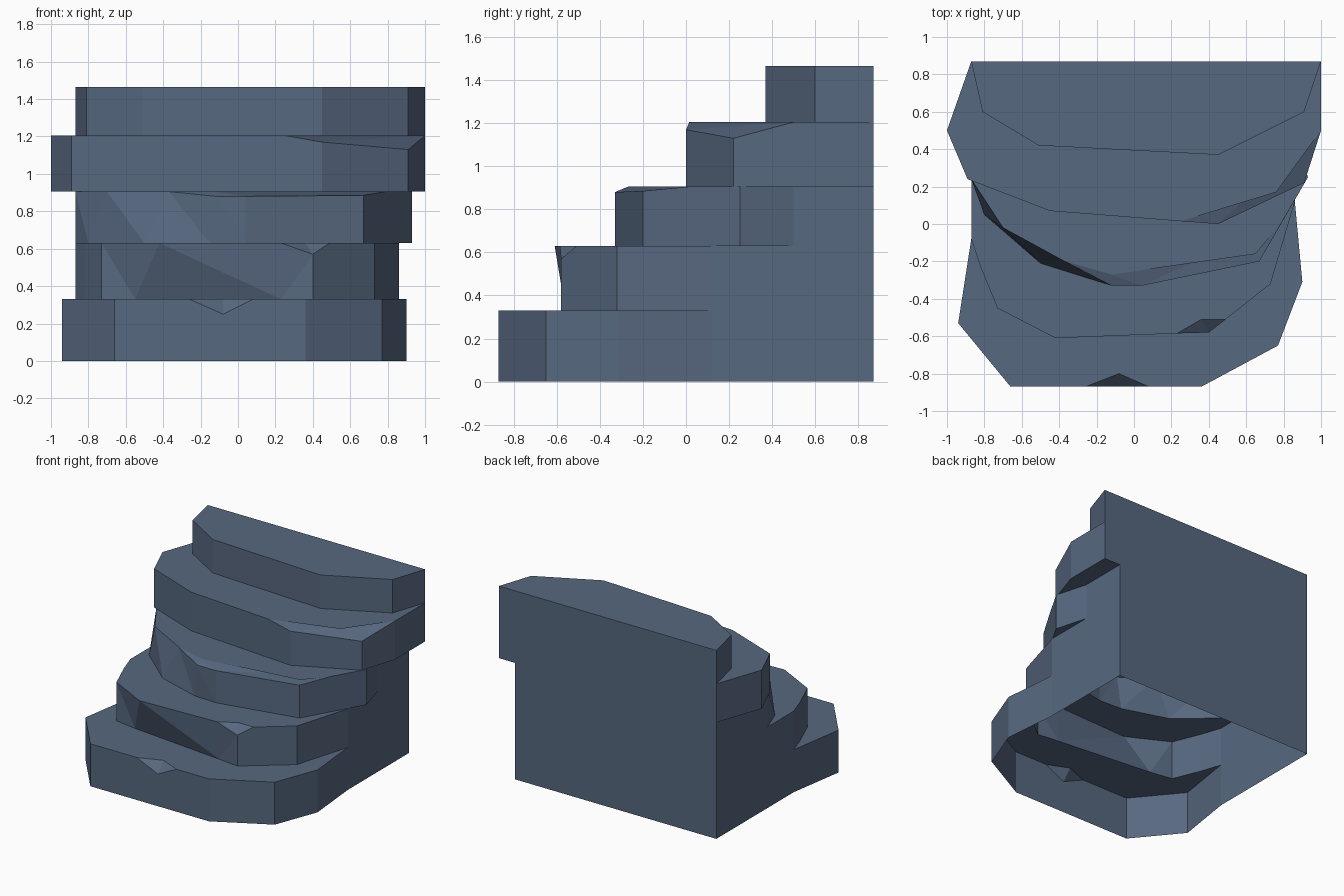
import bpy, bmesh

if "Cube" in bpy.data.objects:
    bpy.data.objects.remove(bpy.data.objects["Cube"])

slate = bpy.data.materials.new("slate blue stone")
slate.diffuse_color = (0.095, 0.138, 0.215, 1)
slate.use_nodes = True
slate.node_tree.nodes["Principled BSDF"].inputs["Base Color"].default_value = slate.diffuse_color


def rock_step(name, z0, z1, ring, drops=None, inner=None, foot=None):
    """Extruded outline. drops: chipped corner heights, inner: chip edge on the
    flat top, foot: outline points that differ at the base."""
    drops, inner, foot = drops or {}, inner or [], foot or {}
    n = len(ring)
    bm = bmesh.new()
    low = [bm.verts.new((*foot.get(i, p), z0)) for i, p in enumerate(ring)]
    top = [bm.verts.new((*p, drops.get(i, z1))) for i, p in enumerate(ring)]
    for i in range(n):
        j = (i + 1) % n
        bm.faces.new((low[i], low[j], top[j], top[i]))
    bm.faces.new(low[::-1])
    if drops:
        a, b = min(drops) - 1, max(drops) + 1
        rim = [bm.verts.new((*p, z1)) for p in inner]
        bm.faces.new(top[:a + 1] + rim + top[b:])
        bm.faces.new(top[a:b + 1] + rim[::-1])
    else:
        bm.faces.new(top)
    bmesh.ops.triangulate(bm, faces=bm.faces[:])
    bmesh.ops.recalc_face_normals(bm, faces=bm.faces[:])
    me = bpy.data.meshes.new(name)
    bm.to_mesh(me)
    bm.free()
    me.materials.append(slate)
    ob = bpy.data.objects.new(name, me)
    bpy.context.collection.objects.link(ob)
    return ob


# Five stacked steps, outlines run from back left round the front to back right
steps = [
    rock_step("rock_stairs", 0, .33,
              [(-.87, .87), (-.87, -.08), (-.94, -.53), (-.66, -.87), (-.26, -.87), (-.08, -.87),
               (.08, -.87), (.36, -.87), (.77, -.65), (.9, -.31), (.86, .12), (.86, .87)],
              {5: .25}, [(-.08, -.80)]),
    rock_step("step_2", .33, .63,
              [(-.87, .87), (-.87, -.08), (-.82, -.23), (-.73, -.45), (-.42, -.61), (.23, -.585),
               (.4, -.58), (.49, -.51), (.73, -.32), (.86, .12), (.86, .87)],
              {6: .57}, [(.36, -.51)], {4: (-.55, -.48), 5: (.23, -.56)}),
    rock_step("step_3", .63, .905,
              [(-.87, .87), (-.87, .24), (-.7, -.02), (-.37, -.2), (-.12, -.33), (.04, -.33),
               (.67, -.2), (.79, .01), (.93, .25), (.86, .5), (.86, .87)],
              {4: .88, 5: .88, 6: .885}, [(-.12, -.27), (.65, -.16)],
              {2: (-.8, .05), 3: (-.5, -.21), 4: (-.15, -.32)}),
    rock_step("step_4", .905, 1.205,
              [(-.87, .87), (-1, .5), (-.89, .24), (-.45, .07), (.25, .015), (.45, 0),
               (.91, .22), (1, .5), (1, .87)],
              {5: 1.17, 6: 1.13}, [(.76, .17)]),
    rock_step("step_5", 1.205, 1.465,
              [(-.87, .87), (-.81, .6), (-.51, .42), (.45, .37), (.91, .6), (1, .87)]),
]

# Fuse the steps into one shell
stairs = steps[0]
for s in steps[1:]:
    m = stairs.modifiers.new("join", 'BOOLEAN')
    m.operation, m.solver, m.object = 'UNION', 'EXACT', s
dg = bpy.context.evaluated_depsgraph_get()
fused = bpy.data.meshes.new_from_object(stairs.evaluated_get(dg))
stairs.modifiers.clear()
stairs.data = fused
for s in steps[1:]:
    bpy.data.objects.remove(s)

# Open underside
bm = bmesh.new()
bm.from_mesh(fused)
base = [f for f in bm.faces if all(v.co.z < .001 for v in f.verts)]
bmesh.ops.delete(bm, geom=base, context='FACES')
bmesh.ops.dissolve_limit(bm, angle_limit=.01, verts=bm.verts[:], edges=bm.edges[:])
bm.to_mesh(fused)
bm.free()
